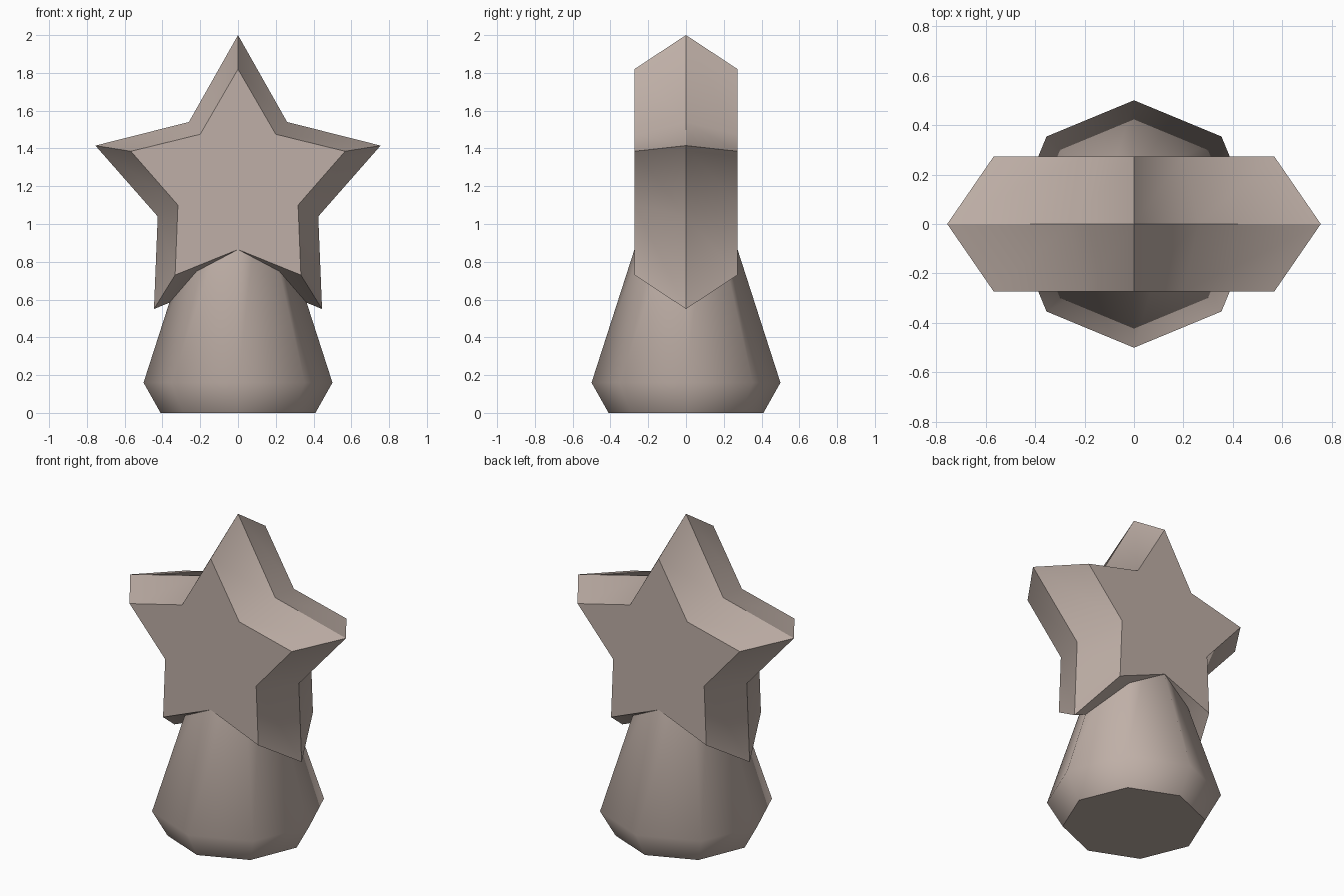
import bpy, bmesh, math

cube = bpy.data.objects.get("Cube")
if cube:
    bpy.data.objects.remove(cube, do_unlink=True)

stone = bpy.data.materials.new("warm_grey_stone")
stone.use_nodes = True
colour = (0.52, 0.43, 0.385, 1)
stone.diffuse_color = colour
stone.node_tree.nodes["Principled BSDF"].inputs["Base Color"].default_value = colour


def loft(name, rings):
    """Skin matching rings of points and cap both ends."""
    bm = bmesh.new()
    loops = [[bm.verts.new(p) for p in ring] for ring in rings]
    for a, b in zip(loops, loops[1:]):
        for i in range(len(a)):
            j = (i + 1) % len(a)
            bm.faces.new((a[i], a[j], b[j], b[i]))
    bm.faces.new(loops[0])
    bm.faces.new(loops[-1])
    bmesh.ops.recalc_face_normals(bm, faces=bm.faces)
    mesh = bpy.data.meshes.new(name)
    bm.to_mesh(mesh)
    bm.free()
    mesh.materials.append(stone)
    obj = bpy.data.objects.new(name, mesh)
    bpy.context.collection.objects.link(obj)
    bpy.ops.object.select_all(action="DESELECT")
    obj.select_set(True)
    bpy.context.view_layer.objects.active = obj
    bpy.ops.object.shade_smooth_by_angle(angle=math.radians(55))
    return obj


# Octagonal pedestal, tapering up into the star
profile = [(0.41, 0), (0.5, 0.16), (0.165, 1.2)]
loft("pedestal", [[(r * math.cos(i * math.pi / 4), r * math.sin(i * math.pi / 4), z)
                   for i in range(8)] for r, z in profile])


# Star outlines, mirrored across x = 0
def star_ring(half, y):
    left = [(-x, z) for x, z in reversed(half[1:-1])]
    return [(x, y, z) for x, z in half + left]


ridge = [(0, 2), (0.26, 1.54), (0.755, 1.415), (0.425, 1.04), (0.445, 0.55), (0, 0.73)]
face = [(0, 1.82), (0.2, 1.475), (0.567, 1.385), (0.318, 1.10), (0.333, 0.73), (0, 0.865)]
star = loft("star", [star_ring(face, -0.273), star_ring(ridge, 0), star_ring(face, 0.273)])

# Keep the middle ridge of the star crisp
for edge in star.data.edges:
    if all(abs(star.data.vertices[v].co.y) < 0.01 for v in edge.vertices):
        edge.use_edge_sharp = True
